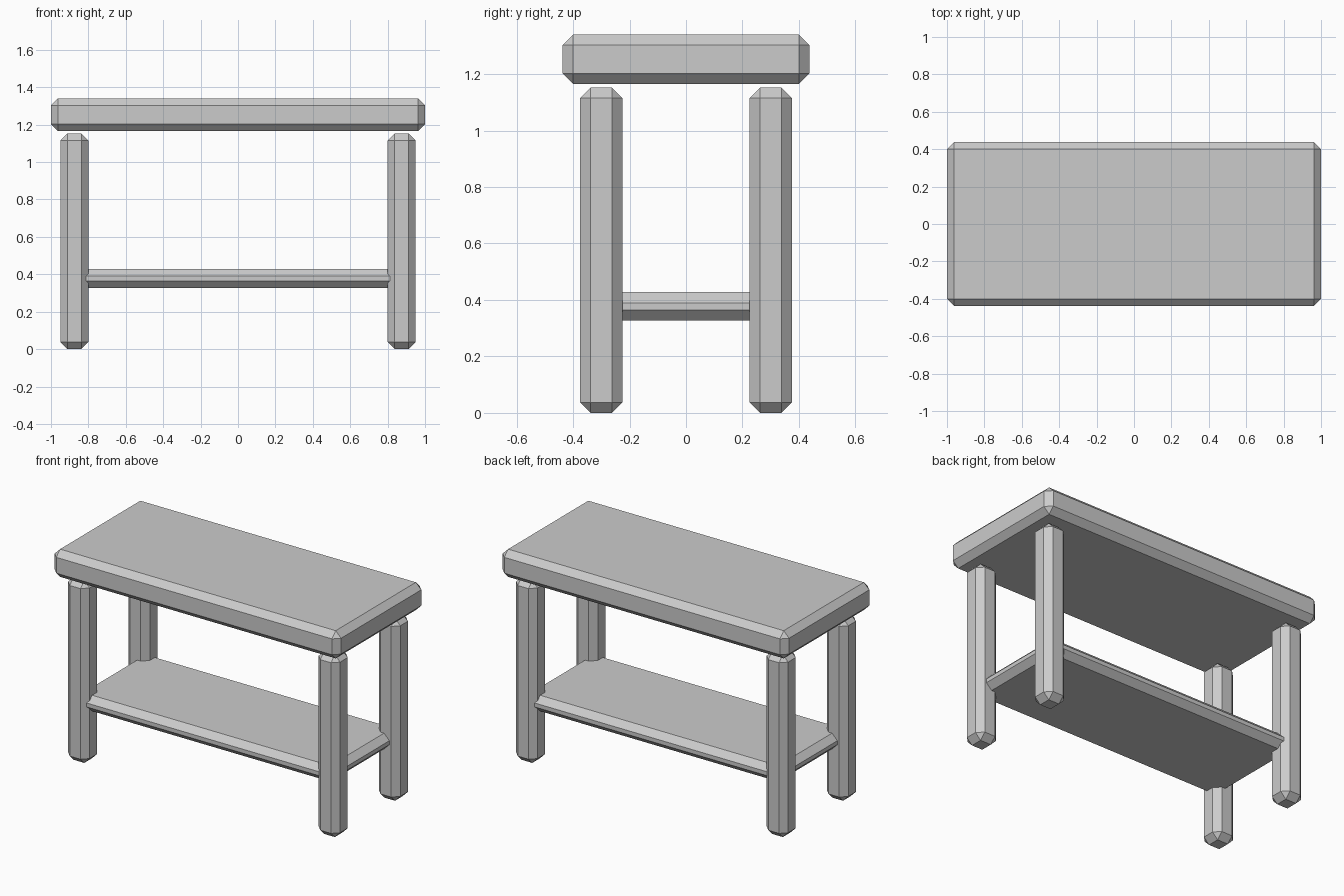
import bpy

if "Cube" in bpy.data.objects:
    bpy.data.objects.remove(bpy.data.objects["Cube"])

BEVEL = 0.0375


def chamfered_box(name, center, size):
    bpy.ops.mesh.primitive_cube_add(size=1, location=center)
    ob = bpy.context.object
    ob.name = name
    ob.scale = size
    bpy.ops.object.transform_apply(location=False, rotation=False, scale=True)
    mod = ob.modifiers.new("chamfer", 'BEVEL')
    mod.width = BEVEL
    mod.segments = 1
    mod.limit_method = 'NONE'
    return ob


# Thick table top
chamfered_box("table_top", (0, 0, 1.2525), (2.0, 0.875, 0.175))

# Low shelf running between the legs
chamfered_box("lower_shelf", (0, 0, 0.3775), (1.8, 0.70, 0.10))

# Four legs
for x_name, sx in (("left", -1), ("right", 1)):
    for y_name, sy in (("front", -1), ("back", 1)):
        chamfered_box(f"{y_name}_{x_name}_leg",
                      (sx * 0.875, sy * 0.30, 0.576), (0.15, 0.15, 1.152))
